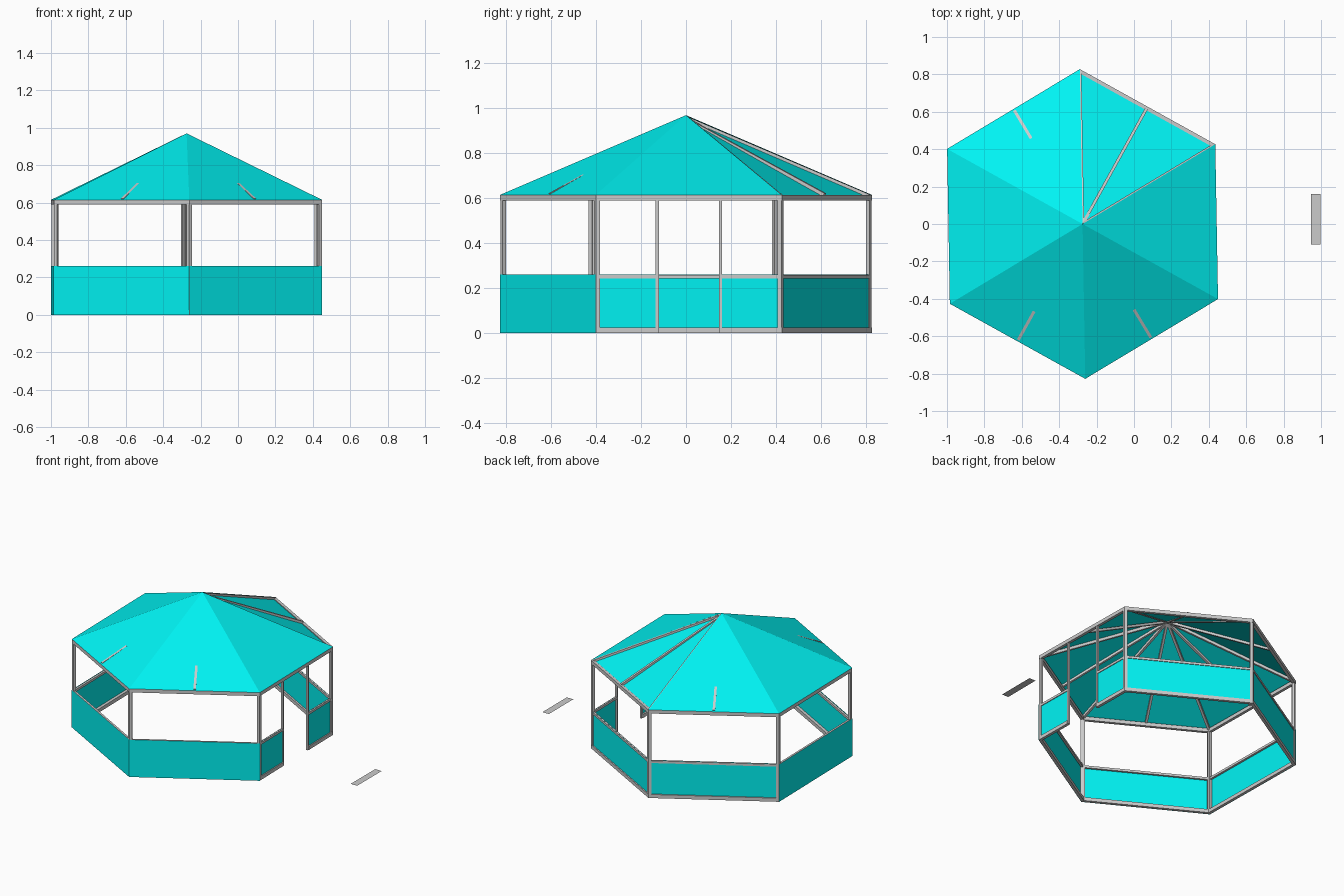
import bpy, bmesh
from math import radians, cos, sin
from mathutils import Vector, Matrix

if "Cube" in bpy.data.objects:
    bpy.data.objects.remove(bpy.data.objects["Cube"])

CX, R, TURN = -0.275, 0.828, 1.0
EAVE, APEX, WALL = 0.615, 0.97, 0.26
BAR = 0.02

cloth = bpy.data.materials.new("turquoise_cloth")
cloth.diffuse_color = (0.0, 0.9, 0.9, 1)
cloth.use_nodes = True
cloth.node_tree.nodes["Principled BSDF"].inputs["Base Color"].default_value = cloth.diffuse_color


def corner(k, z, r=R):
    a = radians(TURN + 30 + 60 * k)
    return Vector((CX + r * cos(a), r * sin(a), z))


def finish(name, bm, mat=None):
    me = bpy.data.meshes.new(name)
    bm.to_mesh(me)
    bm.free()
    ob = bpy.data.objects.new(name, me)
    bpy.context.collection.objects.link(ob)
    if mat:
        me.materials.append(mat)
    return ob


def bar(bm, a, b, w, h, side=None):
    """Rectangular bar from a to b; w along 'side', h across it."""
    d = (b - a).normalized()
    s = side.normalized() if side else d.cross(Vector((0, 0, 1))).normalized()
    u = s.cross(d)
    m = Matrix((s * w, d * (b - a).length, u * h)).transposed().to_4x4()
    m.translation = (a + b) / 2
    bmesh.ops.create_cube(bm, size=1, matrix=m)


def sheet(name, pts):
    bm = bmesh.new()
    bm.faces.new([bm.verts.new(p) for p in pts])
    return finish(name, bm, cloth)


# Side k lies between corner k-1 and corner k; side 0 faces +x and holds the door
posts, top, low, rafters = (bmesh.new() for _ in range(4))
half = BAR / 2
door = (0.33, 0.67)
for k in range(6):
    n = Vector((cos(radians(TURN + 60 * k)), sin(radians(TURN + 60 * k)), 0))
    t = Vector((-n.y, n.x, 0))
    a, b = corner(k - 1, 0) - n * half, corner(k, 0) - n * half
    up = lambda p, z: Vector((p.x, p.y, z))

    # End posts of this side's frame
    for p in (a + t * half, b - t * half):
        bar(posts, p, up(p, EAVE - 0.01), 0.018, 0.018, t)
    # Eave rail
    bar(top, up(a, EAVE - 0.0125), up(b, EAVE - 0.0125), BAR, 0.025)

    # Low rails, split by the doorway on side 0
    spans = [(0, door[0]), (door[1], 1)] if k == 0 else [(0, 1)]
    inset = 0.008 if k in (0, 1, 2) else -0.001
    o = n * (half - inset)
    for i, (s, e) in enumerate(spans):
        p, q = a.lerp(b, s), a.lerp(b, e)
        bar(low, up(p, 0.0125), up(q, 0.0125), BAR, 0.025)
        bar(low, up(p, WALL - 0.009), up(q, WALL - 0.009), 0.014, 0.016)
        sheet(f"wall_panel_{k}_{i}", [p + o, q + o, up(q, WALL) + o, up(p, WALL) + o])
    if k == 0:
        for s in door:
            p = a.lerp(b, s)
            bar(posts, p, up(p, EAVE - 0.01), 0.014, 0.014, t)

    # Roof panel; the panel on side 1 hangs just under its rafters
    drop = Vector((0, 0, -0.016 if k == 1 else 0))
    apex = Vector((CX, 0, APEX))
    sheet(f"roof_panel_{k}", [corner(k - 1, EAVE) + drop, corner(k, EAVE) + drop, apex + drop])

    # Hip rafter and middle rafter
    bar(rafters, corner(k, EAVE - 0.008, R - 0.01), apex - Vector((0, 0, 0.014)), 0.016, 0.018)
    mid = (corner(k - 1, EAVE) + corner(k, EAVE)) / 2 - n * 0.012
    lift = -0.004 if k in (0, 3) else 0.0
    bar(rafters, mid + Vector((0, 0, lift)), apex - Vector((0, 0, 0.018)), 0.016, 0.016)

finish("posts", posts)
finish("eave_rails", top)
finish("low_rails", low)
finish("rafters", rafters)

# Loose flat plate lying on the ground in front of the doorway
bm = bmesh.new()
bmesh.ops.create_grid(bm, x_segments=1, y_segments=1, size=0.5,
                      matrix=Matrix.Translation((0.972, 0.025, 0)) @ Matrix.Diagonal((0.05, 0.27, 1, 1)))
finish("ground_plate", bm)
